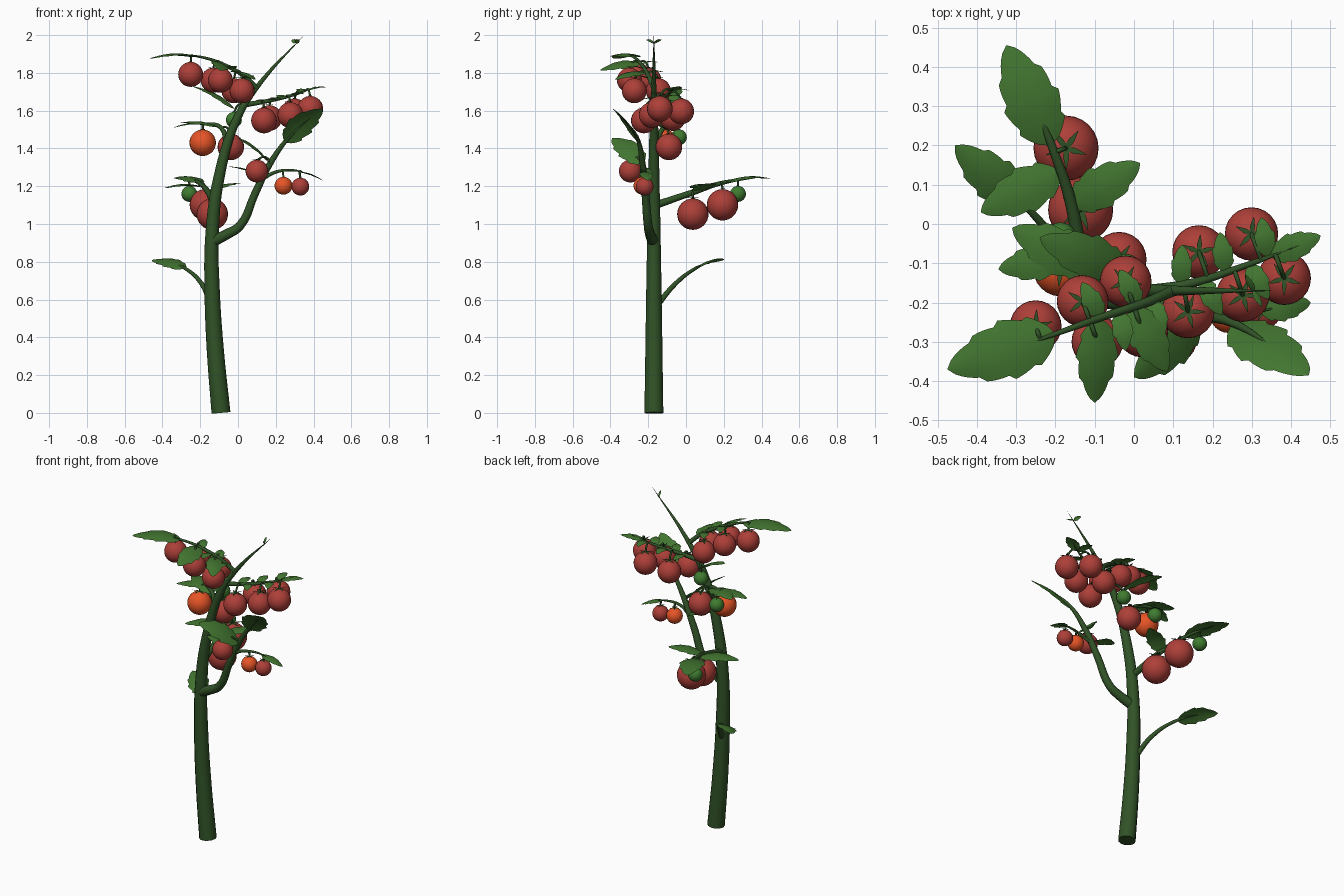
import bpy, bmesh, math
from mathutils import Vector as V

if "Cube" in bpy.data.objects:
    bpy.data.objects.remove(bpy.data.objects["Cube"])

UP = V((0, 0, 1))


def mat(name, *c):
    m = bpy.data.materials.new(name)
    m.diffuse_color = (*c, 1)
    m.use_nodes = True
    m.node_tree.nodes["Principled BSDF"].inputs["Base Color"].default_value = m.diffuse_color
    return m


STEM = mat("stem_green", .03, .085, .02)
LEAF = mat("leaf_green", .055, .18, .03)
RED = mat("ripe_red", .42, .05, .04)
ORANGE = mat("half_ripe_orange", .8, .09, .02)
GREEN = mat("unripe_green", .05, .2, .03)


def finish(name, bm, m):
    me = bpy.data.meshes.new(name)
    bm.to_mesh(me)
    bm.free()
    for p in me.polygons:
        p.use_smooth = True
    me.materials.append(m)
    ob = bpy.data.objects.new(name, me)
    bpy.context.collection.objects.link(ob)
    return ob


def taper(t):
    return (1 - .6 * t) * (1 - .96 * t ** 6)


def tube(name, path, r, res=4, shape=taper):
    """Round stalk whose radius follows a taper rule along the path."""
    cu = bpy.data.curves.new(name, 'CURVE')
    cu.dimensions = '3D'
    cu.bevel_depth = 1
    cu.bevel_resolution = res
    cu.resolution_u = 5
    cu.use_fill_caps = True
    s = cu.splines.new('BEZIER')
    s.bezier_points.add(len(path) - 1)
    for i, (bp, p) in enumerate(zip(s.bezier_points, path)):
        bp.co = p
        bp.radius = r * shape(i / (len(path) - 1))
        bp.handle_left_type = bp.handle_right_type = 'AUTO'
    cu.materials.append(STEM)
    bpy.context.collection.objects.link(bpy.data.objects.new(name, cu))


def along(path, t):
    """Point, direction and right-hand side at fractional path index t."""
    i = max(0, min(int(t), len(path) - 2))
    a, b = V(path[i]), V(path[i + 1])
    d = (b - a).normalized()
    return a.lerp(b, t - i), d, d.cross(UP).normalized()


def leaf(name, base, tip, roll=0, ratio=.53, arch=.08, lobes=4):
    """Wavy-edged leaf, folded at the midrib, arched, rolled about its length."""
    base, tip = V(base), V(tip)
    d = tip - base
    flat = d.cross(UP).normalized()
    up = flat.cross(d).normalized()
    side = flat * math.cos(roll) + up * math.sin(roll)
    bm = bmesh.new()
    n = lobes * 5
    rows = []
    for i in range(n + 1):
        t = i / n
        w = .001
        if 0 < i < n:
            w = ratio * d.length / 2 * math.sin(math.pi * t ** .8) ** .7
            w *= .86 + .2 * (t * lobes % 1)
        c = base + d * t + up * (arch * d.length * math.sin(math.pi * t))
        rows.append([bm.verts.new(c + side * (w * k) - up * (.16 * w * k * k))
                     for k in (-1, -.5, 0, .5, 1)])
    for a, b in zip(rows, rows[1:]):
        for j in range(4):
            bm.faces.new((a[j], a[j + 1], b[j + 1], b[j]))
    finish(name, bm, LEAF)


def fruit(name, anchor, c, r, m):
    """Round fruit with a five-pointed calyx, hung from an anchor by a stalk."""
    bm = bmesh.new()
    bmesh.ops.create_uvsphere(bm, u_segments=24, v_segments=16, radius=r)
    finish(name, bm, m).location = c
    bm = bmesh.new()
    for k in range(5):
        a = k * math.tau / 5 + c[0] * 9
        o, s = V((math.cos(a), math.sin(a), 0)), V((-math.sin(a), math.cos(a), 0))
        rows = [[bm.verts.new((o * q + s * w * e + UP * z) * r) for e in (-1, 1)]
                for q, w, z in ((0, .08, 1), (.3, .09, 1.05), (.65, .01, 1.03))]
        for x, y in zip(rows, rows[1:]):
            bm.faces.new((x[0], y[0], y[1], x[1]))
    finish(name + "_calyx", bm, STEM).location = c
    top = V(c) + UP * r * .95
    tube(name + "_stalk", [anchor, (V(anchor) + top) / 2 + UP * .022, top], .0058, 1, lambda t: 1)


def truss(name, r0, path, size=0, fruits=(), leaves=(), leaflets=0):
    """Stalk carrying fruits (t, side offset, colour) and leaves (t, tip, roll)."""
    tube(name, path, r0)
    for i, (t, off, m) in enumerate(fruits):
        p, d, side = along(path, t)
        r = .042 if m == GREEN else size
        anchor = along(path, max(t, 0))[0]
        fruit(f"{name}_fruit_{i + 1}", anchor, p + side * off - UP * (r + .03), r, m)
    for i, (t, x, y, z, roll) in enumerate(leaves):
        leaf(f"{name}_leaf_{i + 1}", along(path, t)[0], (x, y, z), roll)
    # small leaflets alternate left and right
    for i in range(leaflets):
        p, d, side = along(path, .75 + i * .4)
        s = side * (.1 if i % 2 else -.1)
        leaf(f"{name}_leaflet_{i + 1}", p, p + s + d * .02, 0, .55, .12, 3)


# main stem
tube("main_stem", [(-.09, -.17, 0), (-.12, -.17, .33), (-.137, -.17, .65), (-.137, -.17, .95),
                   (-.1, -.17, 1.25), (0, -.17, 1.57), (.12, -.17, 1.75), (.35, -.17, 2)],
     .05, shape=lambda t: (1 - .66 * t) * (1 - .97 * t ** 5))
for s in (-1, 1):
    leaf(f"tip_leaflet_{s + 2}", (.305, -.17, 1.96), (.305 + s * .02, -.17 - s * .04, 1.975), .8)
leaf("upper_stem_leaf", (-.02, -.12, 1.61), (-.24, -.035, 1.73), 0, .45)

# side branch with one fruit of its own
truss("side_branch", .03, [(-.13, -.175, .91), (-.06, -.19, .945), (.01, -.2, .99),
                           (.09, -.215, 1.16), (.17, -.23, 1.32), (.27, -.26, 1.46),
                           (.38, -.335, 1.56)],
      leaves=[(4.8, .445, -.385, 1.61, .6), (4, 0, -.39, 1.455, .5)])
fruit("side_branch_fruit", (.175, -.235, 1.33), (.1, -.295, 1.28), .06, RED)

# fruit trusses
truss("rear_truss", .02, [(-.13, -.16, 1.1), (-.155, .03, 1.165), (-.21, .2, 1.22),
                          (-.285, .38, 1.245)],
      .083, [(1, .02, RED), (1.9, .033, RED), (2.45, -.015, GREEN)],
      [(2, -.325, .455, 1.24, 0), (1.6, -.39, .03, 1.19, 0), (1.1, .015, .155, 1.215, 0)])
truss("middle_truss", .015, [(-.06, -.17, 1.4), (-.09, -.12, 1.51), (-.18, -.08, 1.53),
                             (-.28, -.06, 1.535)],
      .07, [(.98, .06, RED), (2, -.035, ORANGE), (2.15, .04, GREEN)],
      [(1.9, -.345, -.115, 1.51, 0), (1.1, -.31, -.01, 1.535, 0)])
truss("upper_left_truss", .014, [(.1, -.17, 1.72), (.03, -.2, 1.785), (-.09, -.24, 1.85),
                                 (-.2, -.28, 1.885), (-.33, -.325, 1.895)],
      .066, [(1.25, .067, RED), (1.25, -.067, RED), (2.2, .055, RED), (2.2, -.055, RED),
             (3.3, .035, RED)],
      [(3, -.475, -.37, 1.875, 0), (2, -.1, -.455, 1.815, .4), (1.3, .085, -.375, 1.765, .2)], 4)
truss("upper_right_truss", .014, [(.03, -.17, 1.63), (.15, -.15, 1.65), (.3, -.1, 1.685),
                                  (.42, -.055, 1.73)],
      .068, [(1.25, -.07, RED), (.8, .07, RED), (2.2, -.07, RED), (1.7, .07, RED),
             (2.5, .065, RED), (-.35, -.06, GREEN)],
      [(2.4, .475, -.03, 1.725, 0)], 5)
truss("branch_truss", .011, [(.13, -.22, 1.24), (.2, -.235, 1.275), (.29, -.225, 1.285),
                             (.39, -.21, 1.26)],
      .047, [(1.45, 0, ORANGE), (2.4, 0, RED)],
      [(2.3, .45, -.2, 1.23, 0), (.1, -.05, -.235, 1.305, 0)])

# low leaf
truss("low_leaf_stalk", .016, [(-.14, -.16, .56), (-.19, -.06, .68), (-.28, .05, .765),
                               (-.37, .13, .8)], leaves=[(2, -.455, .2, .81, .3)])
